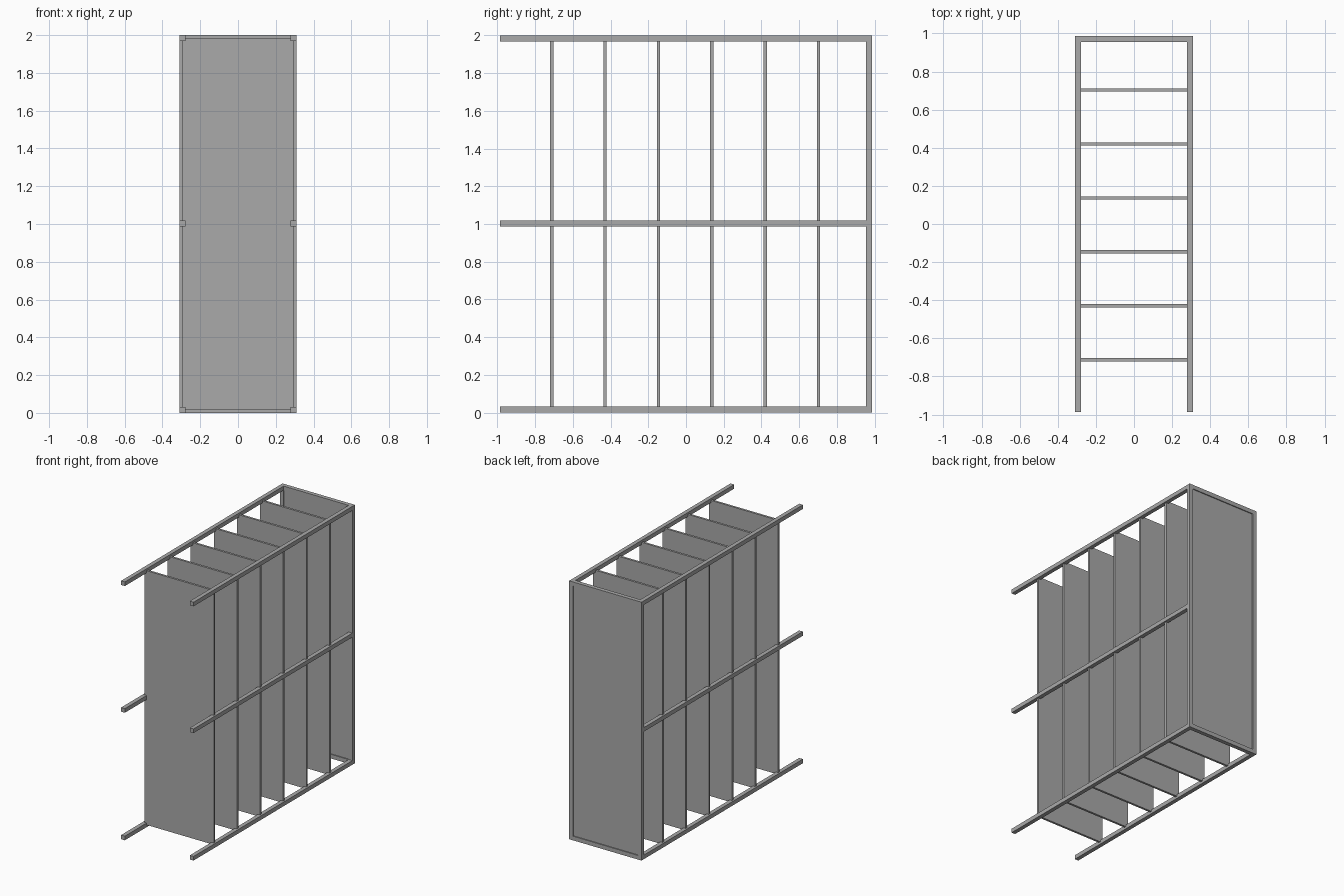
import bpy

default = bpy.data.objects.get("Cube")
if default:
    bpy.data.objects.remove(default, do_unlink=True)

# Single painted grey
grey = bpy.data.materials.new("mid grey")
grey.use_nodes = True
colour = (0.4, 0.4, 0.4, 1)
grey.diffuse_color = colour
grey.node_tree.nodes["Principled BSDF"].inputs["Base Color"].default_value = colour


def box(name, x, y, z):
    """Box spanning the (low, high) pair on each axis."""
    spans = (x, y, z)
    bpy.ops.mesh.primitive_cube_add(size=1, location=[(a + b) / 2 for a, b in spans])
    obj = bpy.context.object
    obj.name = name
    obj.scale = [b - a for a, b in spans]
    bpy.ops.object.transform_apply(location=False, rotation=False, scale=True)
    obj.data.materials.append(grey)
    return obj


HALF_W, HALF_D, HEIGHT, BAR = 0.31, 0.987, 2.0, 0.032
inner = HALF_W - BAR
back = HALF_D - BAR
levels = {"bottom": 0.0, "middle": 0.987, "top": HEIGHT - BAR}

# Side rails and back posts, on both sides
for side, sign in (("left", 1), ("right", -1)):
    x = sorted((sign * inner, sign * HALF_W))
    for level, z in levels.items():
        box(f"{side}_{level}_rail", x, (-HALF_D, back), (z, z + BAR))
    box(f"{side}_back_post", x, (back, HALF_D), (0, HEIGHT))

# Back cross bars
for level in ("bottom", "top"):
    z = levels[level]
    box(f"back_{level}_bar", (-inner, inner), (back, HALF_D), (z, z + BAR))

# Back panel held in the frame
PANEL_W, PANEL_LOW, PANEL_HIGH, THICK = 0.297, 0.017, 1.985, 0.017
middle = (back + HALF_D) / 2
box("back_panel", (-PANEL_W, PANEL_W), (middle - THICK / 2, middle + THICK / 2),
    (PANEL_LOW, PANEL_HIGH))

# Evenly spaced upright dividers
for i in range(6):
    y = -0.712 + i * 0.283
    box(f"divider_{i + 1}", (-PANEL_W, PANEL_W), (y - THICK / 2, y + THICK / 2),
        (PANEL_LOW, PANEL_HIGH))
